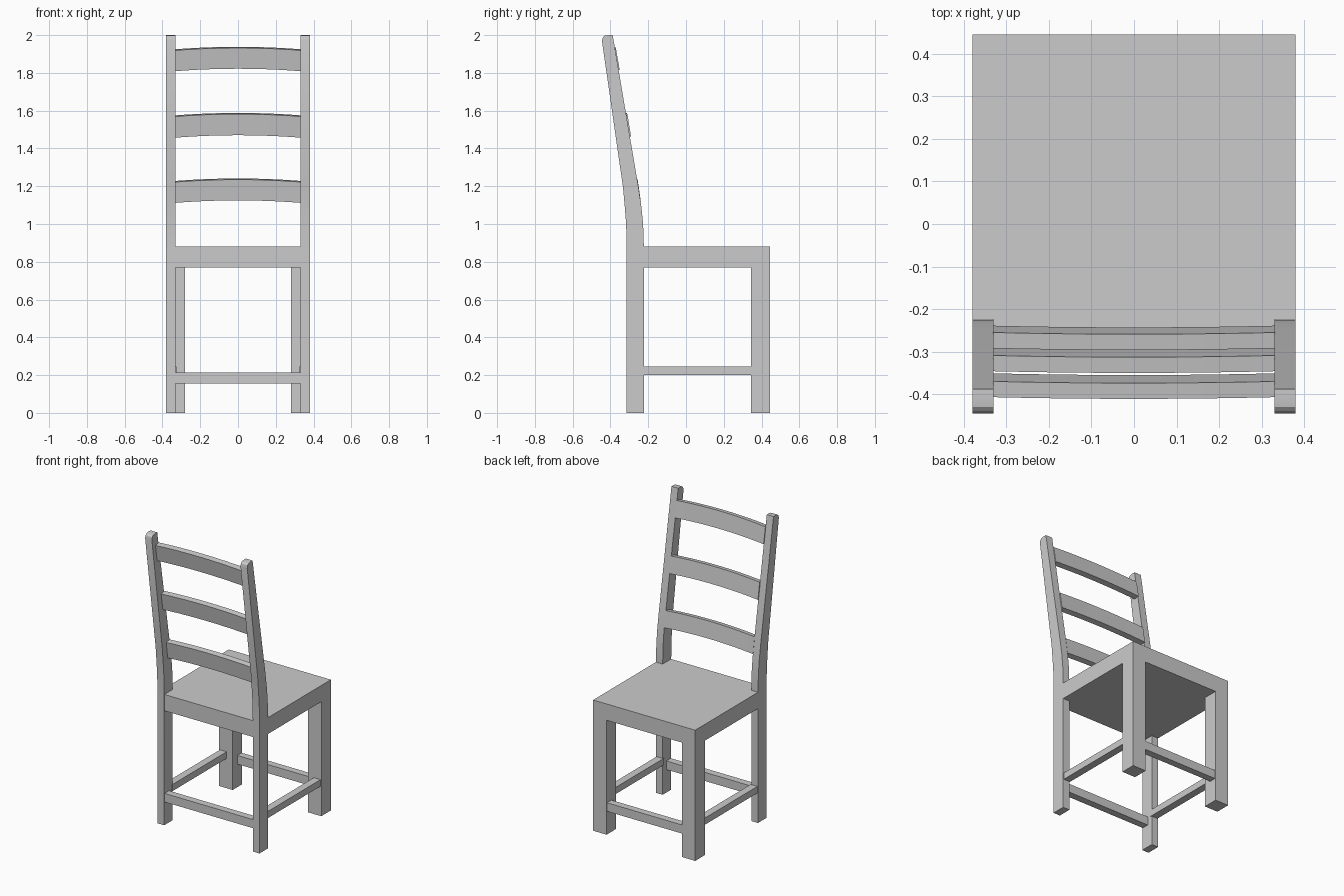
import bpy
import bmesh
from math import radians

if "Cube" in bpy.data.objects:
    bpy.data.objects.remove(bpy.data.objects["Cube"], do_unlink=True)

GREY = (0.6, 0.6, 0.6, 1)
paint = bpy.data.materials.new("plain_grey")
paint.use_nodes = True
paint.diffuse_color = GREY
paint.node_tree.nodes["Principled BSDF"].inputs["Base Color"].default_value = GREY


def finish(name, bm, smooth=False):
    """Turn a bmesh into a painted object."""
    bmesh.ops.recalc_face_normals(bm, faces=bm.faces)
    mesh = bpy.data.meshes.new(name)
    bm.to_mesh(mesh)
    bm.free()
    mesh.materials.append(paint)
    obj = bpy.data.objects.new(name, mesh)
    bpy.context.collection.objects.link(obj)
    if smooth:
        bpy.ops.object.select_all(action='DESELECT')
        obj.select_set(True)
        bpy.context.view_layer.objects.active = obj
        bpy.ops.object.shade_smooth_by_angle(angle=radians(30))
    return obj


def box(name, x, y, z):
    """Box spanning the given (low, high) ranges."""
    bm = bmesh.new()
    bmesh.ops.create_cube(bm, size=1)
    for v in bm.verts:
        v.co = [r[0] if c < 0 else r[1] for c, r in zip(v.co, (x, y, z))]
    return finish(name, bm)


def side_extrusion(name, profile, x0, x1):
    """Extrude a (y, z) profile from x0 to x1."""
    bm = bmesh.new()
    face = bm.faces.new([bm.verts.new((x0, y, z)) for y, z in profile])
    out = bmesh.ops.extrude_face_region(bm, geom=[face])
    for v in out["geom"]:
        if isinstance(v, bmesh.types.BMVert):
            v.co.x = x1
    return finish(name, bm, smooth=True)


def slat(name, y, z, height, drop):
    """Arched, gently bowed back slat leaning back; y, z is its lower front end edge."""
    bm = bmesh.new()
    half, steps, thick, lean = 0.332, 16, 0.037, 0.006
    section = [(y, z), (y - drop, z + height),
               (y - drop - thick, z + height - lean), (y - thick, z - lean)]
    rings = []
    for i in range(steps + 1):
        t = 2 * i / steps - 1
        arch = 1 - t * t
        rings.append([bm.verts.new((half * t, sy - 0.004 * arch, sz + 0.013 * arch))
                      for sy, sz in section])
    for a, b in zip(rings, rings[1:]):
        for k in range(4):
            bm.faces.new((a[k], a[k - 1], b[k - 1], b[k]))
    bm.faces.new(rings[0])
    bm.faces.new(rings[-1])
    return finish(name, bm, smooth=True)


# Seat slab, with a tongue between the back posts
box("seat", (-0.38, 0.38), (-0.225, 0.445), (0.77, 0.88))
box("seat_rear", (-0.33, 0.33), (-0.312, -0.225), (0.77, 0.88))

# Back post outline: front edge upwards, rounded top, rear edge downwards
post = [(-0.223, 0), (-0.223, 0.88), (-0.227, 1.0), (-0.236, 1.09), (-0.251, 1.19),
        (-0.388, 2.0), (-0.412, 2.0), (-0.43, 1.997), (-0.44, 1.988), (-0.445, 1.97),
        (-0.333, 1.19), (-0.324, 1.09), (-0.317, 1.0), (-0.314, 0.88), (-0.314, 0)]

# Posts, legs and side stretchers on both sides
for side, s in (("left", 1), ("right", -1)):
    side_extrusion("back_post_" + side, post, 0.33 * s, 0.38 * s)
    xs = sorted((0.28 * s, 0.38 * s))
    box("leg_" + side, xs, (0.343, 0.445), (0, 0.77))
    xs = sorted((0.325 * s, 0.375 * s))
    box("side_stretcher_" + side, xs, (-0.23, 0.345), (0.2, 0.245))

# Cross stretchers at the post end and the leg end
box("post_stretcher", (-0.332, 0.332), (-0.31, -0.262), (0.155, 0.213))
box("leg_stretcher", (-0.282, 0.282), (0.393, 0.44), (0.155, 0.213))

# Three back slats
slat("lower_slat", -0.239, 1.118, 0.11, 0.016)
slat("middle_slat", -0.291, 1.463, 0.112, 0.018)
slat("upper_slat", -0.351, 1.815, 0.11, 0.019)
